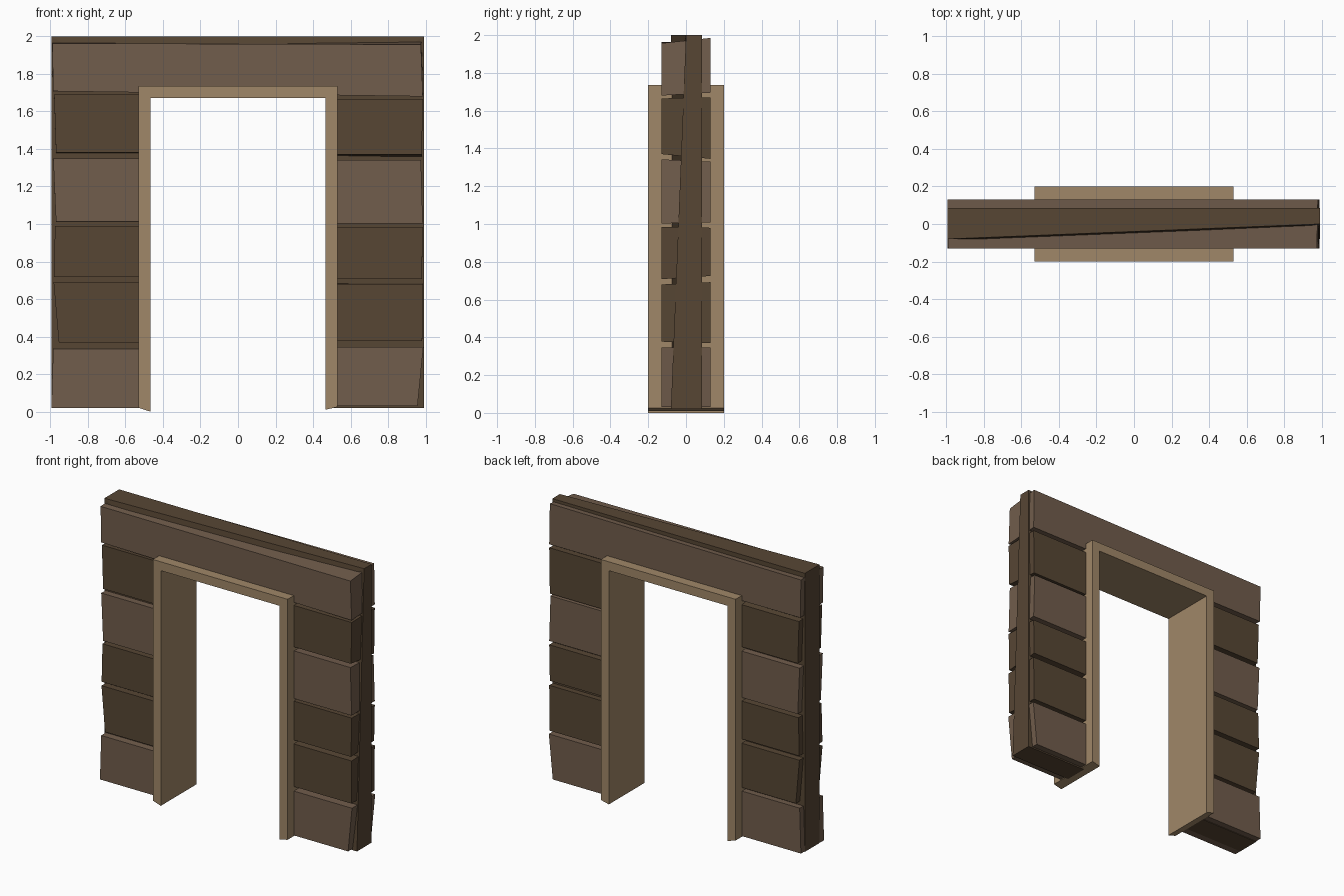
import bpy

if "Cube" in bpy.data.objects:
    bpy.data.objects.remove(bpy.data.objects["Cube"])

def material(name, rgb):
    m = bpy.data.materials.new(name)
    m.diffuse_color = (*rgb, 1)
    m.use_nodes = True
    m.node_tree.nodes["Principled BSDF"].inputs["Base Color"].default_value = m.diffuse_color
    return m

DARK = material("dark_wood", (0.095, 0.061, 0.034))
LIGHT = material("light_wood", (0.165, 0.109, 0.072))
FRAME = material("frame_wood", (0.352, 0.242, 0.138))


def solid(name, front, back, quads, mat):
    """Join matching front and back outlines; quads split the outline into faces."""
    n = len(front)
    faces = [q for q in quads] + [[i + n for i in reversed(q)] for q in quads]
    faces += [[i, i + n, (i + 1) % n + n, (i + 1) % n][::-1] for i in range(n)]
    faces = [list(reversed(f)) if k >= 2 * len(quads) else f for k, f in enumerate(faces)]
    me = bpy.data.meshes.new(name)
    me.from_pydata(front + back, [], faces)
    me.materials.append(mat)
    ob = bpy.data.objects.new(name, me)
    bpy.context.collection.objects.link(ob)
    # consistent outward normals
    import bmesh
    bm = bmesh.new()
    bm.from_mesh(me)
    bmesh.ops.recalc_face_normals(bm, faces=bm.faces)
    bm.to_mesh(me)
    bm.free()
    return ob


# outline order of an upside-down U, and the three quads that fill it
U = [[0, 1, 6, 7], [1, 2, 5, 6], [2, 3, 4, 5]]


def at_y(pts, y):
    return [(x, y, z) for x, z in pts]


# wall core, with its front top right corner pushed back
core = [(-0.995, 0.02), (-0.995, 2.0), (0.992, 2.0), (0.992, 0.02),
        (0.5, 0.02), (0.5, 1.7), (-0.5, 1.7), (-0.5, 0.02)]
core_front = at_y(core, -0.08)
core_front[2] = (0.992, 0.0, 2.0)
solid("wall_core", core_front, at_y(core, 0.085), U, DARK)

# door frame with angled feet
frame = [(-0.53, 0.02), (-0.53, 1.735), (0.53, 1.735), (0.53, 0.025),
         (0.467, 0.01), (0.467, 1.672), (-0.467, 1.672), (-0.467, 0.0)]
solid("door_frame", at_y(frame, -0.2), at_y(frame, 0.2), U, FRAME)

# side planks: outer x at bottom and top, front z bottom/top, back z bottom/top
left = [(0.995, 0.985, 0.02, 0.335, 0.025, 0.345),
        (0.955, 0.983, 0.368, 0.69, 0.37, 0.685),
        (0.982, 0.975, 0.718, 0.99, 0.715, 0.985),
        (0.97, 0.985, 1.012, 1.348, 1.01, 1.34),
        (0.97, 0.98, 1.382, 1.69, 1.37, 1.67)]
right = [(0.957, 0.988, 0.03, 0.345, 0.03, 0.345),
         (0.982, 0.985, 0.377, 0.68, 0.37, 0.692),
         (0.98, 0.985, 0.708, 0.985, 0.725, 0.98),
         (0.985, 0.975, 1.003, 1.342, 1.008, 1.33),
         (0.98, 0.985, 1.37, 1.665, 1.345, 1.67)]
inner_x = 0.5
for side, sign, planks in (("left", -1, left), ("right", 1, right)):
    for i, (xb, xt, zb, zt, bzb, bzt) in enumerate(planks):
        def ring(y, lo, hi):
            return [(sign * inner_x, y, lo), (sign * xb, y, lo),
                    (sign * xt, y, hi), (sign * inner_x, y, hi)]
        solid(f"{side}_plank_{i + 1}", ring(-0.13, zb, zt), ring(0.13, bzb, bzt),
              [[0, 1, 2, 3]], LIGHT if i in (0, 3) else DARK)

# lintel plank across the top
solid("lintel_plank",
      at_y([(-0.985, 1.708), (0.985, 1.68), (0.975, 1.957), (-0.99, 1.963)], -0.13),
      at_y([(-0.99, 1.70), (0.985, 1.695), (0.98, 1.985), (-0.995, 1.97)], 0.13),
      [[0, 1, 2, 3]], LIGHT)
